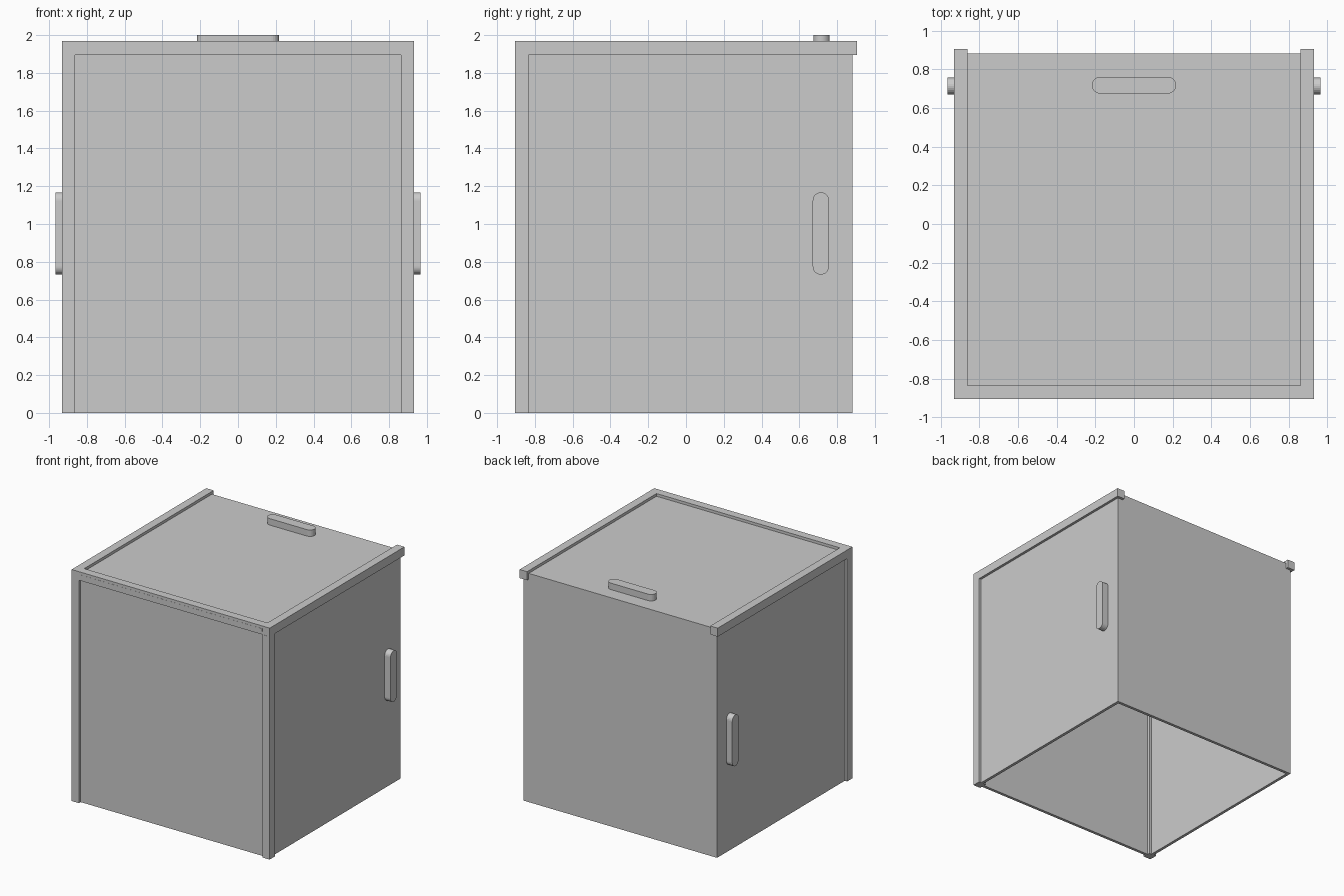
import bpy, bmesh
from math import pi, sin, cos
from mathutils import Matrix

if "Cube" in bpy.data.objects:
    bpy.data.objects.remove(bpy.data.objects["Cube"])

panel_mat = bpy.data.materials.new("panel_grey")
panel_mat.diffuse_color = (0.57, 0.57, 0.57, 1)
panel_mat.use_nodes = True
panel_mat.node_tree.nodes["Principled BSDF"].inputs["Base Color"].default_value = panel_mat.diffuse_color


def finish(bm, name, mat=None):
    bmesh.ops.recalc_face_normals(bm, faces=bm.faces)
    me = bpy.data.meshes.new(name)
    bm.to_mesh(me)
    bm.free()
    ob = bpy.data.objects.new(name, me)
    bpy.context.collection.objects.link(ob)
    if mat:
        me.materials.append(mat)
    return ob


def box(name, x, y, z, mat=None):
    bm = bmesh.new()
    bmesh.ops.create_cube(bm, size=1)
    for v in bm.verts:
        for i, (a, b) in enumerate((x, y, z)):
            v.co[i] = (a + b) / 2 + v.co[i] * (b - a)
    return finish(bm, name, mat)


def handle(name, matrix, half=0.218, r=0.043, depth=0.055, n=12):
    # Rounded bar: long axis x, rising along local z
    bm = bmesh.new()
    pts = []
    for s in (1, -1):
        for i in range(n + 1):
            a = -pi / 2 + pi * i / n
            pts.append((s * (half - r + r * cos(a)), s * r * sin(a), 0))
    f = bm.faces.new([bm.verts.new(p) for p in pts])
    top = bmesh.ops.extrude_face_region(bm, geom=[f])["geom"]
    bmesh.ops.translate(bm, vec=(0, 0, depth),
                        verts=[g for g in top if isinstance(g, bmesh.types.BMVert)])
    bm.transform(matrix)
    return finish(bm, name)


def mirrored(lo, hi, s):
    return tuple(sorted((s * lo, s * hi)))


F, B, W = -0.905, 0.905, 0.932   # front, back, half width
IN = 0.862                       # inner face of posts and rails
RZ, TOP = 1.895, 1.968           # rail underside and top

# Front rail
box("front_rail", (-IN, IN), (F, F + 0.07), (RZ, TOP))

for s, side in ((-1, "left"), (1, "right")):
    # Corner post, top rail and sliding side panel
    box(side + "_post", mirrored(IN, W, s), (F, F + 0.07), (0, RZ))
    box(side + "_rail", mirrored(IN, W, s), (F, B), (RZ, TOP))
    box(side + "_panel", mirrored(0.885, 0.91, s), (F - 0.001, 0.88), (0, RZ), panel_mat)
    # Upright side handle
    m = Matrix.Translation((s * 0.91, 0.714, 0.95)) @ Matrix.Rotation(s * pi / 2, 4, 'Y')
    handle(side + "_handle", m)

# Front, back and lid panels (bottom is open)
box("front_panel", (-IN, IN), (-0.882, -0.857), (0, RZ), panel_mat)
box("back_panel", (-0.91, 0.91), (0.857, 0.882), (0, 1.92), panel_mat)
box("lid_panel", (-IN, IN), (F - 0.001, 0.882), (1.92, 1.945), panel_mat)

# Lid handle
handle("lid_handle", Matrix.Translation((0, 0.718, 1.945)))
